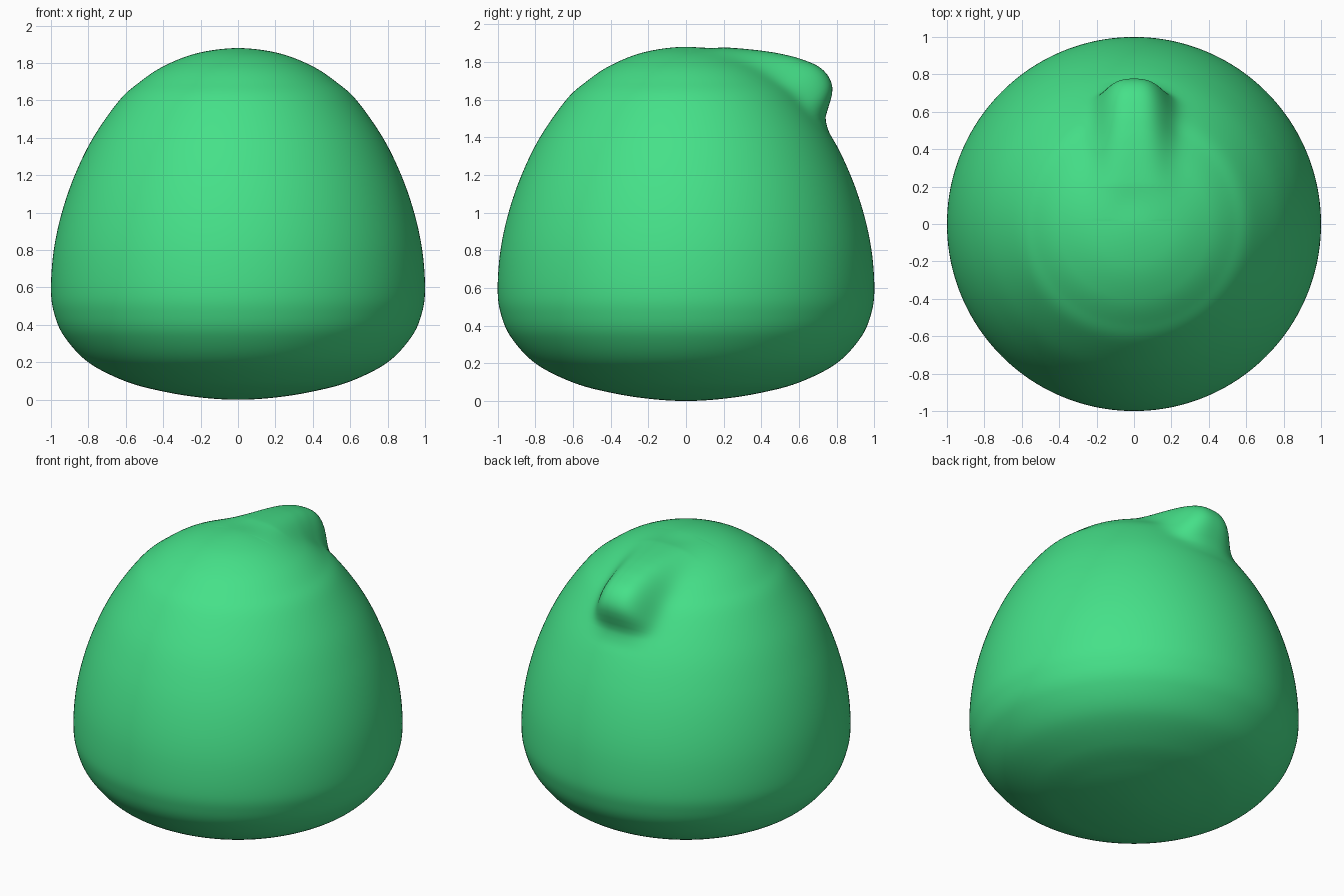
import bpy, bmesh
from math import sin, cos, pi, atan2, degrees, exp
from mathutils import Vector

if "Cube" in bpy.data.objects:
    bpy.data.objects.remove(bpy.data.objects["Cube"])

# Body profile (radius, height), bottom to top
PROFILE = [(0, 0), (0.2, 0.012), (0.4, 0.044), (0.6, 0.098), (0.8, 0.2),
           (0.93, 0.34), (0.985, 0.47), (1.0, 0.6), (0.985, 0.8),
           (0.942, 1.0), (0.873, 1.2), (0.775, 1.4), (0.635, 1.6),
           (0.53, 1.695), (0.4, 1.782), (0.22, 1.852), (0, 1.88)]
# Nub: (elevation in degrees seen from the core, outward bulge)
NUB = [(22, 0), (30, 0), (35, 0.002), (39.2, 0.028), (41.5, 0.085), (44, 0.145),
       (47, 0.172), (51, 0.172), (56.6, 0.143), (62, 0.104), (67, 0.072),
       (73, 0.04), (79, 0.018), (86, 0), (95, 0)]
CORE = Vector((0, 0, 0.9))
SEGS, SUB = 256, 12


def catmull(a, b, c, d, t):
    return 0.5 * (2 * b + (c - a) * t + (2 * a - 5 * b + 4 * c - d) * t * t
                  + (3 * b - a - 3 * c + d) * t ** 3)


def smooth_curve(points, sub, before, after):
    p = [Vector(q) for q in [before] + points + [after]]
    out = [catmull(*p[i:i + 4], k / sub)
           for i in range(len(p) - 3) for k in range(sub)]
    return out + [p[-2]]


profile = smooth_curve(PROFILE, SUB, (-0.2, 0.012), (-0.22, 1.852))
nub = smooth_curve(NUB, 10, (15, 0), (100, 0))


def bulge(elev):
    for a, b in zip(nub, nub[1:]):
        if a.x <= elev < b.x:
            return a.y + (b.y - a.y) * (elev - a.x) / (b.x - a.x)
    return 0.0


# Body of revolution with the nub pushed out of its back
bm = bmesh.new()


def place(r, z, ang):
    co = Vector((r * cos(ang), r * sin(ang), z))
    d = co - CORE
    if co.y > 0.02 and z > 1.0:
        # elevation within the nub's own vertical plane
        elev = degrees(atan2(d.z, (d.x ** 2 + d.y ** 2) ** 0.5))
        co += d.normalized() * bulge(elev) * exp(-abs(co.x / 0.17) ** 3) * min(1, co.y / 0.2)
    return bm.verts.new(co)


rings = [[place(p.x, p.y, 2 * pi * s / SEGS) for s in range(SEGS)]
         for p in profile[1:-1]]
bottom = bm.verts.new((0, 0, PROFILE[0][1]))
top = bm.verts.new((0, 0, PROFILE[-1][1]))
for s in range(SEGS):
    n = (s + 1) % SEGS
    bm.faces.new((bottom, rings[0][n], rings[0][s]))
    bm.faces.new((top, rings[-1][s], rings[-1][n]))
    for lo, hi in zip(rings, rings[1:]):
        bm.faces.new((lo[s], lo[n], hi[n], hi[s]))
for f in bm.faces:
    f.smooth = True

mesh = bpy.data.meshes.new("body_with_nub")
bm.to_mesh(mesh)
bm.free()
body = bpy.data.objects.new("body_with_nub", mesh)
bpy.context.collection.objects.link(body)

# Green finish
green = bpy.data.materials.new("green")
green.diffuse_color = (0.06, 0.75, 0.25, 1)
green.use_nodes = True
green.node_tree.nodes["Principled BSDF"].inputs["Base Color"].default_value = green.diffuse_color
mesh.materials.append(green)
